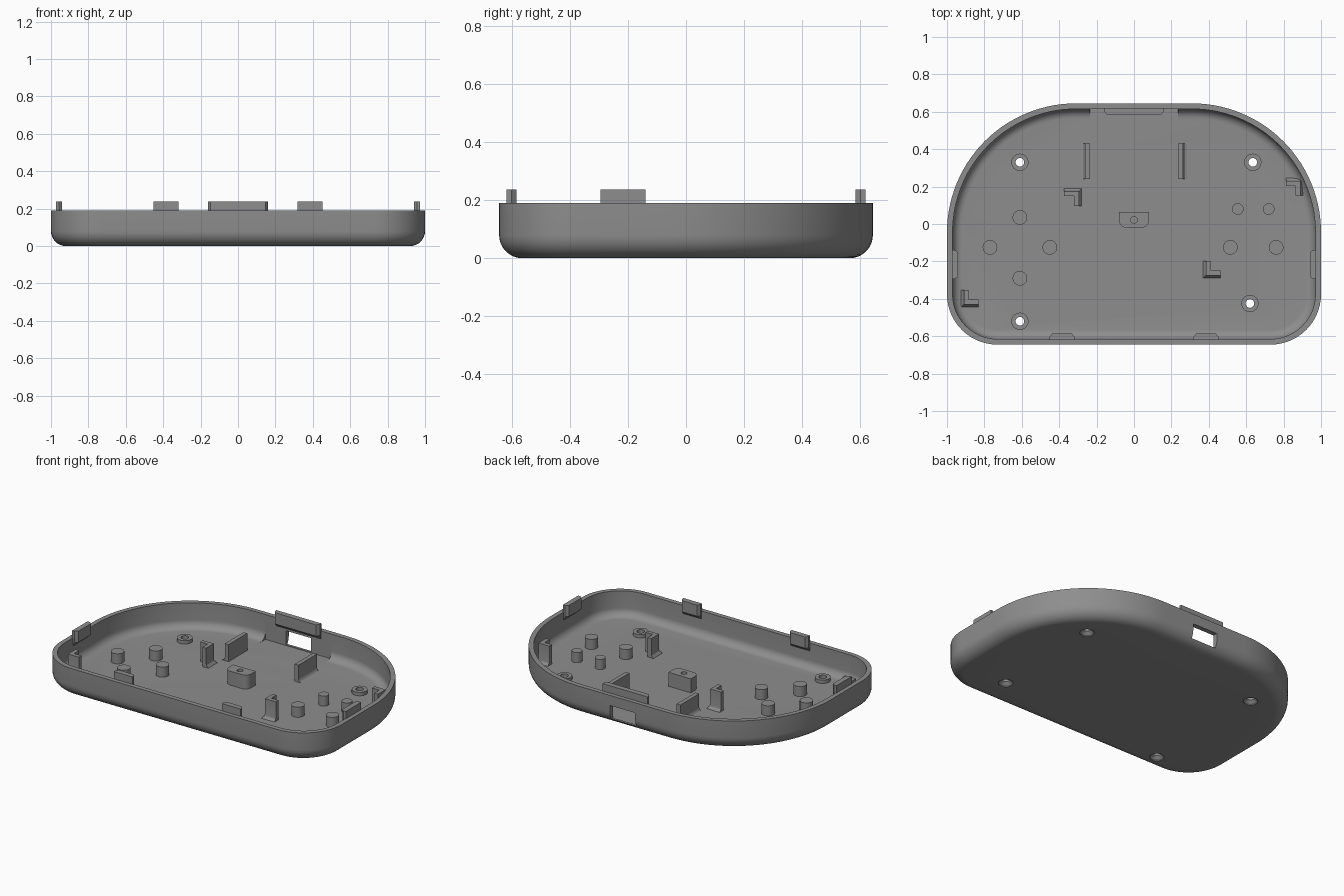
import bpy, bmesh, math
from mathutils import Vector

if "Cube" in bpy.data.objects:
    bpy.data.objects.remove(bpy.data.objects["Cube"])

grey = bpy.data.materials.new("grey plastic")
grey.diffuse_color = (0.27, 0.27, 0.27, 1)
grey.use_nodes = True
grey.node_tree.nodes["Principled BSDF"].inputs["Base Color"].default_value = grey.diffuse_color
FLOOR = 0.03
RIM = 0.19


def finish(name, bm, smooth=True):
    bmesh.ops.recalc_face_normals(bm, faces=bm.faces)
    me = bpy.data.meshes.new(name)
    bm.to_mesh(me)
    bm.free()
    me.materials.append(grey)
    ob = bpy.data.objects.new(name, me)
    bpy.context.collection.objects.link(ob)
    if smooth:
        shade(ob)
    return ob


def shade(ob):
    bpy.ops.object.select_all(action='DESELECT')
    ob.select_set(True)
    bpy.context.view_layer.objects.active = ob
    bpy.ops.object.shade_smooth_by_angle(angle=math.radians(30))


def loft(name, rings):
    """Closed skin through matching rings of points, capped at both ends."""
    bm = bmesh.new()
    loops = [[bm.verts.new(p) for p in ring] for ring in rings]
    n = len(loops[0])
    for a, b in zip(loops, loops[1:]):
        for i in range(n):
            j = (i + 1) % n
            bm.faces.new((a[i], a[j], b[j], b[i]))
    bm.faces.new(loops[0])
    bm.faces.new(loops[-1])
    return finish(name, bm)


def prism(name, pts, z0, z1):
    return loft(name, [[(x, y, z) for x, y in pts] for z in (z0, z1)])


def box(name, x0, x1, y0, y1, z0, z1):
    return prism(name, [(x0, y0), (x1, y0), (x1, y1), (x0, y1)], z0, z1)


def turned(name, x, y, profile, n=32):
    """Round part from (radius, height) pairs."""
    return loft(name, [[(x + r * math.cos(2 * math.pi * i / n),
                         y + r * math.sin(2 * math.pi * i / n), z)
                        for i in range(n)] for r, z in profile])


def cut(ob, cutters):
    for c in cutters:
        c.hide_render = True
        m = ob.modifiers.new("cut", 'BOOLEAN')
        m.operation = 'DIFFERENCE'
        m.solver = 'EXACT'
        m.object = c
    bpy.context.view_layer.update()
    dg = bpy.context.evaluated_depsgraph_get()
    me = bpy.data.meshes.new_from_object(ob.evaluated_get(dg))
    ob.modifiers.clear()
    ob.data = me
    shade(ob)


def outline(d, z):
    """Tray outline moved inward by d: small front corners, large back ones."""
    pts = []
    for cx, cy, r, a0, n in ((0.73, -0.375, 0.27, -90, 14), (0.31, -0.045, 0.69, 0, 28),
                             (-0.31, -0.045, 0.69, 90, 28), (-0.73, -0.375, 0.27, 180, 14)):
        for i in range(n + 1):
            a = math.radians(a0 + 90 * i / n)
            pts.append((cx + (r - d) * math.cos(a), cy + (r - d) * math.sin(a), z))
    return pts


# tray shell: outer fillet, wall, rim, inner wall, inner fillet, floor
R, T, K = 0.08, 0.03, 8
steps = [math.pi / 2 * i / K for i in range(K + 1)]
rings = [outline(R * (1 - math.sin(a)), R * (1 - math.cos(a))) for a in steps]
rings += [outline(0, RIM), outline(T, RIM)]
r = R - T
rings += [outline(T + r * (1 - math.sin(a)), FLOOR + r * (1 - math.cos(a))) for a in reversed(steps)]
tray = loft("tray", rings)

# screw holes with countersinks, port opening and square recess behind it
screws = [(-0.61, 0.33), (0.635, 0.33), (-0.61, -0.52), (0.62, -0.425)]
holes = [turned("screw_cutter", x, y, [(0.044, -0.01), (0.042, 0.005), (0.023, 0.024), (0.023, 0.1)])
         for x, y in screws]
port = box("port_cutter", -0.09, 0.09, 0.56, 0.7, FLOOR + 0.004, 0.125)
recess = box("recess_cutter", -0.235, 0.235, 0.55, 0.615, FLOOR, 0.15)
cut(tray, holes + [port, recess])

# screw bosses
for (x, y), hole in zip(screws, holes):
    boss = turned("screw_boss", x, y, [(0.046, 0.026), (0.046, 0.052)])
    cut(boss, [hole])

# support pegs
for x, y, rad in ((-0.61, 0.035, 0.039), (-0.61, -0.29, 0.039), (-0.77, -0.125, 0.039),
                  (-0.45, -0.125, 0.039), (0.515, -0.125, 0.039), (0.76, -0.125, 0.039),
                  (0.555, 0.08, 0.031), (0.72, 0.08, 0.031)):
    turned("support_peg", x, y, [(rad, 0.025), (rad, 0.095)])

# centre block with rounded front corners and a pilot hole
pts = [(0.08, 0.065), (-0.08, 0.065)]
for cx, a0 in ((-0.04, 180), (0.04, 270)):
    pts += [(cx + 0.04 * math.cos(math.radians(a0 + 15 * i)),
             0.02 + 0.04 * math.sin(math.radians(a0 + 15 * i))) for i in range(7)]
block = prism("centre_block", pts, 0.025, 0.12)
pilot = turned("pilot_cutter", 0, 0.022, [(0.018, 0.06), (0.018, 0.2)])
cut(block, [pilot])

# guide ribs with a curved foot on the outer side
for s in (-1, 1):
    prof = [(0.235, 0.025), (0.235, 0.14), (0.262, 0.14), (0.262, 0.052)]
    prof += [(0.284 - 0.022 * math.cos(math.radians(a)), 0.052 - 0.022 * math.sin(math.radians(a)))
             for a in (30, 60, 90)] + [(0.284, 0.025)]
    loft("guide_rib", [[(s * x, y, z) for x, z in prof] for y in (0.24, 0.43)])

# corner brackets: tall thin angle with a flared foot
for x, y, s in ((-0.295, 0.175, -1), (0.89, 0.23, -1), (0.385, -0.275, 1), (-0.91, -0.43, 1)):
    def angle(o, t):
        return [(x + s * u, y + s * v) for u, v in
                ((-o, -o), (0.078, -o), (0.078, t), (t, t), (t, 0.078), (-o, 0.078))]
    loft("corner_bracket", [[(px, py, z) for px, py in angle(o, 0.026)]
                            for o, z in ((0.018, 0.025), (0.012, 0.035), (0.003, 0.045),
                                         (0, 0.06), (0, 0.155))])


# snap clips: tapered tabs with a sloped lower edge, standing on the inner wall
def clip(centre, along, inward, half):
    c, a, n = Vector(centre), Vector(along), Vector(inward)
    rings = []
    for z, depth in ((0.14, 0.002), (0.165, 0.03), (0.237, 0.03)):
        plan = [(-half, -0.004), (half, -0.004), (half, 0.012 * depth / 0.03),
                (half - 0.014, depth), (-half + 0.014, depth), (-half, 0.012 * depth / 0.03)]
        rings.append([c + a * u + n * v + Vector((0, 0, z)) for u, v in plan])
    loft("snap_clip", rings)


clip((0, 0.615, 0), (1, 0, 0), (0, -1, 0), 0.16)
for s in (-1, 1):
    clip((s * 0.385, -0.615, 0), (1, 0, 0), (0, 1, 0), 0.066)
    clip((s * 0.97, -0.217, 0), (0, 1, 0), (-s, 0, 0), 0.078)

# remove cutters
for ob in [o for o in bpy.data.objects if "cutter" in o.name]:
    bpy.data.objects.remove(ob)
